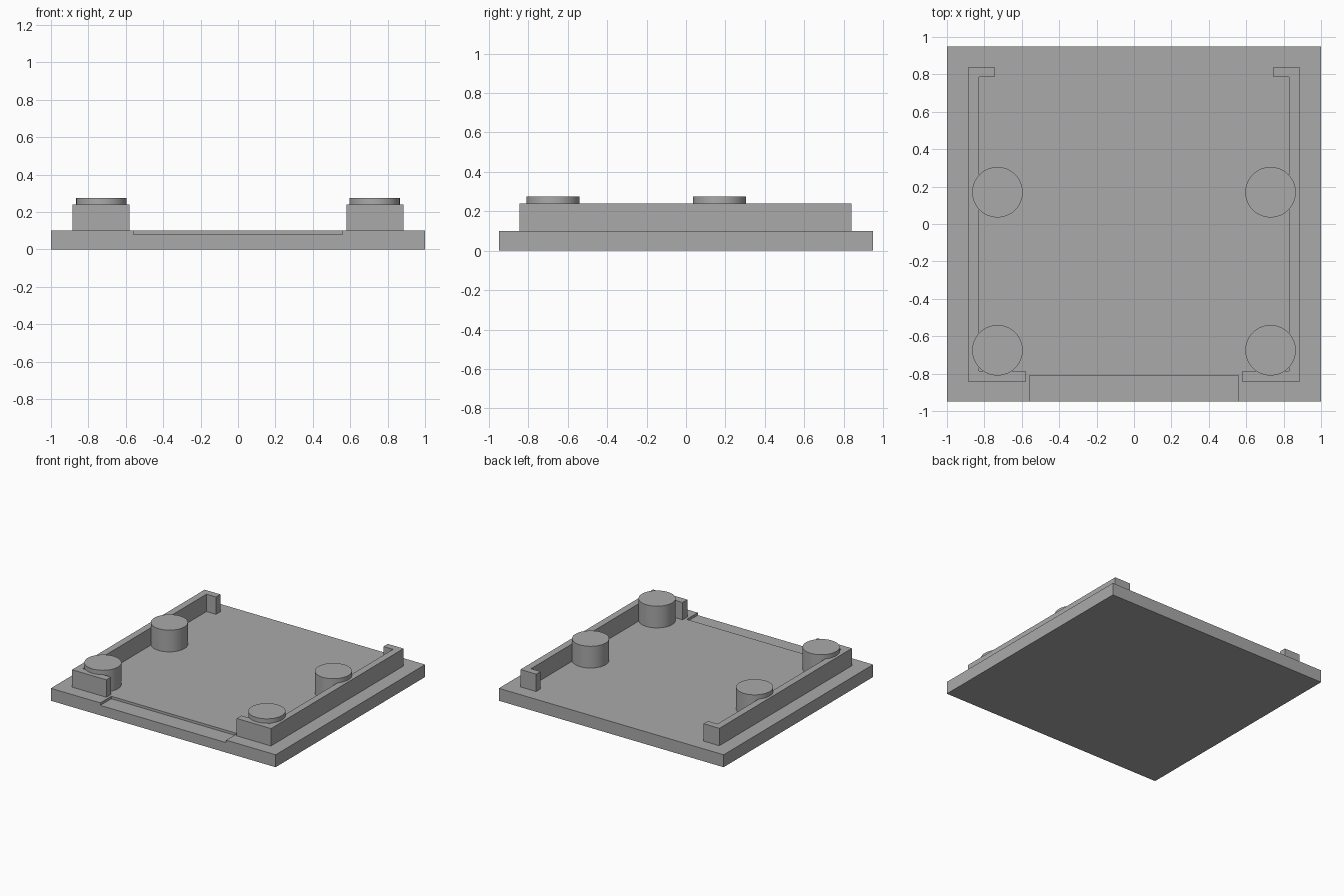
import bpy, bmesh, math
from mathutils import Matrix

cube = bpy.data.objects.get("Cube")
if cube:
    bpy.data.objects.remove(cube, do_unlink=True)

BASE_TOP = 0.1
WALL_TOP = 0.24
POST_TOP = 0.275
SINK = 0.01  # overlap of raised parts into the base

grey = bpy.data.materials.new("grey")
grey.use_nodes = True
colour = (0.4, 0.4, 0.4, 1)
grey.diffuse_color = colour
grey.node_tree.nodes["Principled BSDF"].inputs["Base Color"].default_value = colour


def add_object(name, bm):
    bmesh.ops.recalc_face_normals(bm, faces=bm.faces[:])
    mesh = bpy.data.meshes.new(name)
    bm.to_mesh(mesh)
    bm.free()
    mesh.materials.append(grey)
    obj = bpy.data.objects.new(name, mesh)
    bpy.context.collection.objects.link(obj)
    return obj


def prism(name, outline, bottom, top):
    bm = bmesh.new()
    face = bm.faces.new([bm.verts.new((x, y, bottom)) for x, y in outline])
    result = bmesh.ops.extrude_face_region(bm, geom=[face])
    verts = [v for v in result["geom"] if isinstance(v, bmesh.types.BMVert)]
    bmesh.ops.translate(bm, verts=verts, vec=(0, 0, top - bottom))
    return add_object(name, bm)


def rectangle(x0, x1, y0, y1):
    return [(x0, y0), (x1, y0), (x1, y1), (x0, y1)]


def post(name, x, y):
    bm = bmesh.new()
    bottom = BASE_TOP - SINK
    bmesh.ops.create_cone(bm, cap_ends=True, segments=64, radius1=0.135, radius2=0.135,
                          depth=POST_TOP - bottom,
                          matrix=Matrix.Translation((x, y, (POST_TOP + bottom) / 2)))
    obj = add_object(name, bm)
    bpy.ops.object.select_all(action="DESELECT")
    obj.select_set(True)
    bpy.context.view_layer.objects.active = obj
    bpy.ops.object.shade_smooth_by_angle(angle=math.radians(30))


# Base slab with a shallow step cut into the front edge
base = prism("base_plate", rectangle(-1, 1, -0.95, 0.95), 0, BASE_TOP)
cutter = prism("front_step_cutter", rectangle(-0.56, 0.56, -1.1, -0.81), 0.08, 0.2)
cutter.hide_render = True
cutter.hide_viewport = True
cut = base.modifiers.new("front_step", "BOOLEAN")
cut.operation = "DIFFERENCE"
cut.solver = "EXACT"
cut.object = cutter

# Side walls with returns at both ends, and two round posts per side
wall_outline = [(0.58, -0.845), (0.885, -0.845), (0.885, 0.84), (0.745, 0.84),
                (0.745, 0.785), (0.83, 0.785), (0.83, -0.785), (0.58, -0.785)]
for side, sign in (("left", 1), ("right", -1)):
    prism(side + "_wall", [(sign * x, y) for x, y in wall_outline],
          BASE_TOP - SINK, WALL_TOP)
    for place, y in (("front", -0.675), ("back", 0.17)):
        post(side + "_" + place + "_post", sign * 0.73, y)
